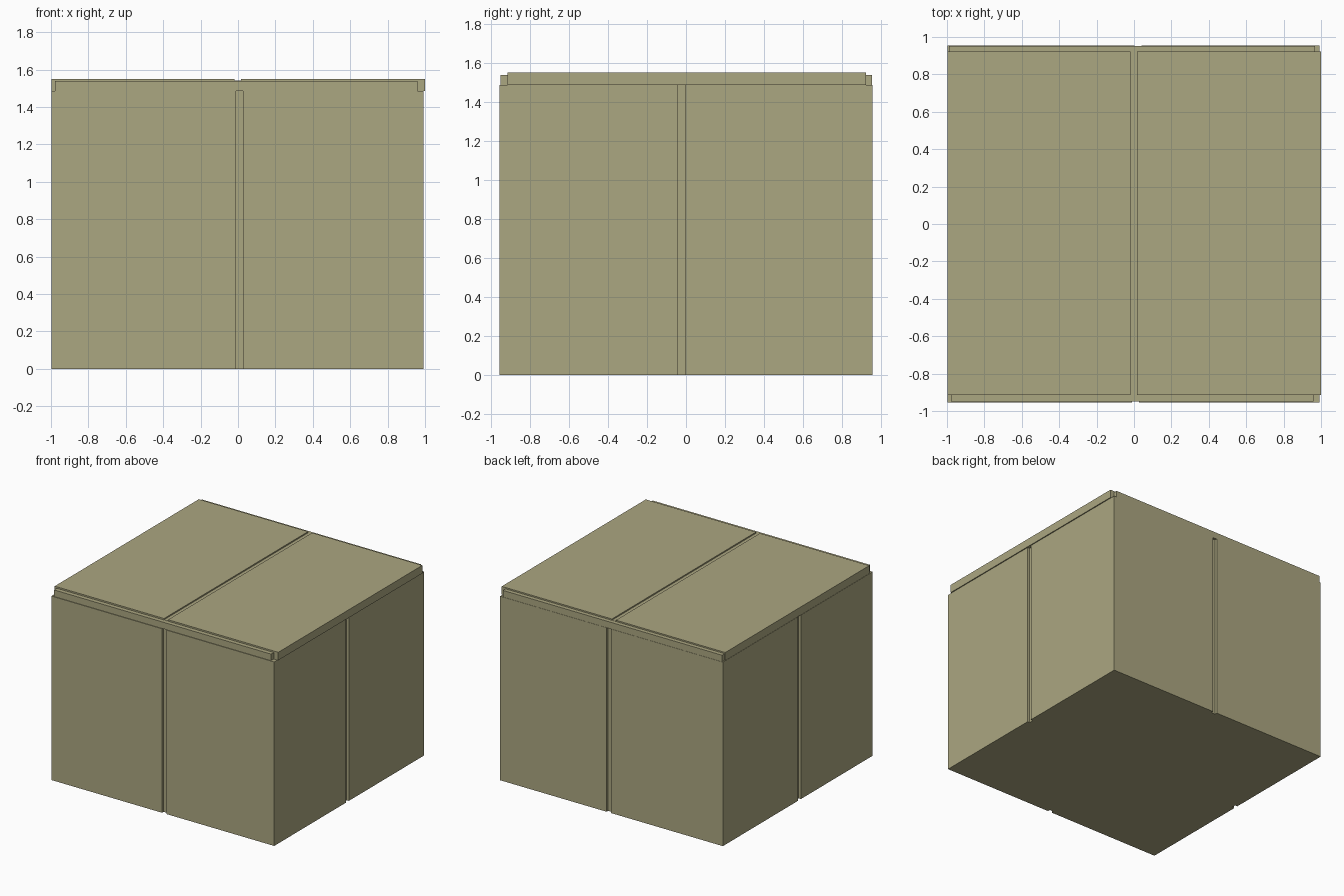
import bpy, bmesh

if "Cube" in bpy.data.objects:
    bpy.data.objects.remove(bpy.data.objects["Cube"])

mat = bpy.data.materials.new("olive_board")
mat.diffuse_color = (0.41, 0.385, 0.22, 1)
mat.use_nodes = True
mat.node_tree.nodes["Principled BSDF"].inputs["Base Color"].default_value = mat.diffuse_color


def box(name, x0, x1, y0, y1, z0, z1):
    """Axis-aligned box from its limits."""
    bm = bmesh.new()
    bmesh.ops.create_cube(bm, size=1)
    for v in bm.verts:
        v.co = (x1 if v.co.x > 0 else x0,
                y1 if v.co.y > 0 else y0,
                z1 if v.co.z > 0 else z0)
    mesh = bpy.data.meshes.new(name)
    bm.to_mesh(mesh)
    bm.free()
    mesh.materials.append(mat)
    ob = bpy.data.objects.new(name, mesh)
    bpy.context.collection.objects.link(ob)
    return ob


X0, X1, Y = -0.998, 0.992, 0.955   # outer wall limits
T = 0.02                           # wall panel thickness
H = 1.485                          # wall height

# Inner core, seen at the bottom of the grooves
box("core", X0 + T, X1 - T, -Y + T, Y - T, 0, H)

# Front and back walls, each two panels with a groove between
for side, y0, y1, g0, g1 in (("front", -Y, -Y + T, -0.01, 0.028),
                             ("back", Y - T, Y, 0.003, 0.04)):
    box(side + "_wall_left", X0, g0, y0, y1, 0, H)
    box(side + "_wall_right", g1, X1, y0, y1, 0, H)

# Left and right walls, fitted between the front and back walls
for side, x0, x1 in (("left", X0, X0 + T), ("right", X1 - T, X1)):
    box(side + "_wall_front", x0, x1, -Y + T, -0.04, 0, H)
    box(side + "_wall_back", x0, x1, -0.003, Y - T, 0, H)

# Inner lid flap, with rims showing at front and back
box("lid_under_board", -0.975, 0.957, -0.915, 0.92, H, 1.54)
box("front_rim", -0.978, 0.96, -0.95, -0.913, H, 1.538)
box("back_rim", -0.99, 0.967, 0.918, 0.953, H, 1.538)

# Two lid panels with a shallow gap and lips folded down at the sides
for side, x0, x1, l0, l1 in (("left", -0.996, -0.02, -0.996, -0.975),
                             ("right", 0.016, 1.0, 0.957, 1.0)):
    box("lid_panel_" + side, x0, x1, -0.915, 0.922, 1.54, 1.55)
    box("lid_lip_" + side, l0, l1, -0.915, 0.922, H, 1.54)
